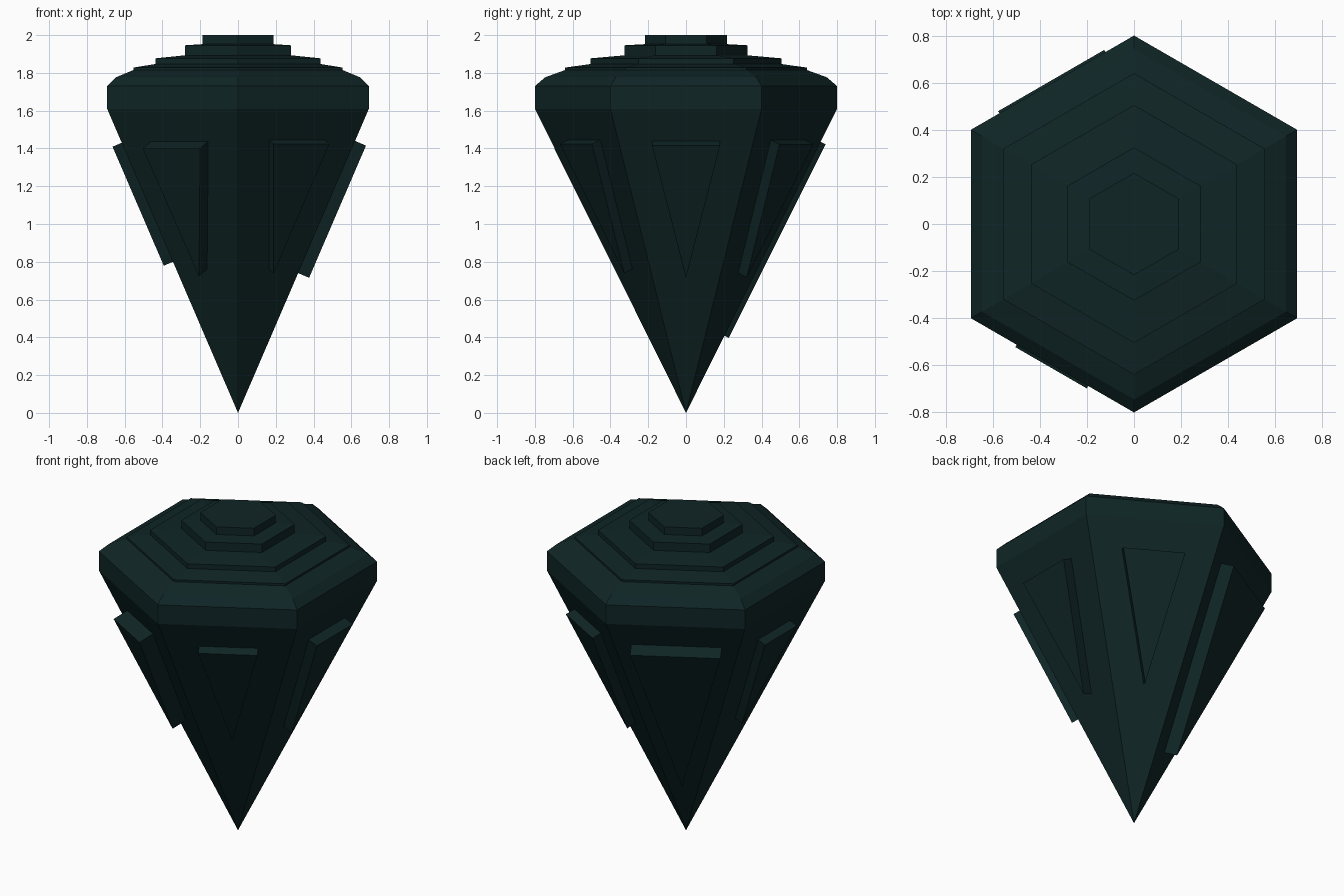
import bpy, bmesh, math
from mathutils import Vector

if "Cube" in bpy.data.objects:
    bpy.data.objects.remove(bpy.data.objects["Cube"])

mat = bpy.data.materials.new("dark teal")
mat.diffuse_color = (0.005, 0.0185, 0.019, 1)
mat.use_nodes = True
mat.node_tree.nodes["Principled BSDF"].inputs["Base Color"].default_value = mat.diffuse_color


def finish(name, bm):
    bmesh.ops.recalc_face_normals(bm, faces=bm.faces)
    mesh = bpy.data.meshes.new(name)
    bm.to_mesh(mesh)
    bm.free()
    mesh.materials.append(mat)
    obj = bpy.data.objects.new(name, mesh)
    bpy.context.collection.objects.link(obj)
    return obj


def hex_lathe(name, profile):
    """Stack hexagonal rings (corner radius, z); radius 0 makes a tip, the top is capped."""
    bm = bmesh.new()
    rings = []
    for r, z in profile:
        n = 1 if r == 0 else 6
        rings.append([bm.verts.new((r * math.cos(math.pi / 6 + k * math.pi / 3),
                                    r * math.sin(math.pi / 6 + k * math.pi / 3), z))
                      for k in range(n)])
    for a, b in zip(rings, rings[1:]):
        for k in range(6):
            j = (k + 1) % 6
            bm.faces.new((a[0], b[j], b[k]) if len(a) == 1 else (a[k], a[j], b[j], b[k]))
    bm.faces.new(rings[-1])
    return finish(name, bm)


# Pointed body with chamfered rim and stepped crown
hex_lathe("gem_body", [
    (0, 0), (0.80, 1.61), (0.80, 1.73), (0.745, 1.777),
    (0.64, 1.815), (0.64, 1.828), (0.505, 1.847), (0.505, 1.877),
    (0.325, 1.893), (0.325, 1.946), (0.217, 1.952), (0.217, 2.0)])

# Triangular raised plates, one per sloping side
SLOPE = 0.8 * math.cos(math.pi / 6) / 1.61


def plate(name, degrees, width, top_z, tip_z, thick):
    a = math.radians(degrees)
    out = Vector((math.cos(a), math.sin(a), 0))
    side = Vector((-math.sin(a), math.cos(a), 0))
    normal = (out - Vector((0, 0, SLOPE))).normalized()

    def on_face(s, z):
        return out * SLOPE * z + side * s + Vector((0, 0, z))

    corners = [on_face(-width / 2, top_z), on_face(width / 2, top_z), on_face(0, tip_z)]
    bm = bmesh.new()
    low = [bm.verts.new(c - normal * 0.01) for c in corners]
    high = [bm.verts.new(c + normal * thick) for c in corners]
    bm.faces.new(low)
    bm.faces.new(high)
    for i in range(3):
        j = (i + 1) % 3
        bm.faces.new((low[i], low[j], high[j], high[i]))
    return finish(name, bm)


plate("plate_right", 0, 0.36, 1.44, 0.74, 0.063)
plate("plate_back_right", 60, 0.36, 1.445, 0.74, 0.058)
plate("plate_back_left", 120, 0.52, 1.455, 0.43, 0.084)
plate("plate_left", 180, 0.32, 1.43, 0.80, 0.053)
plate("plate_front_left", 240, 0.35, 1.437, 0.76, 0.094)
plate("plate_front_right", 300, 0.34, 1.445, 0.76, 0.055)
